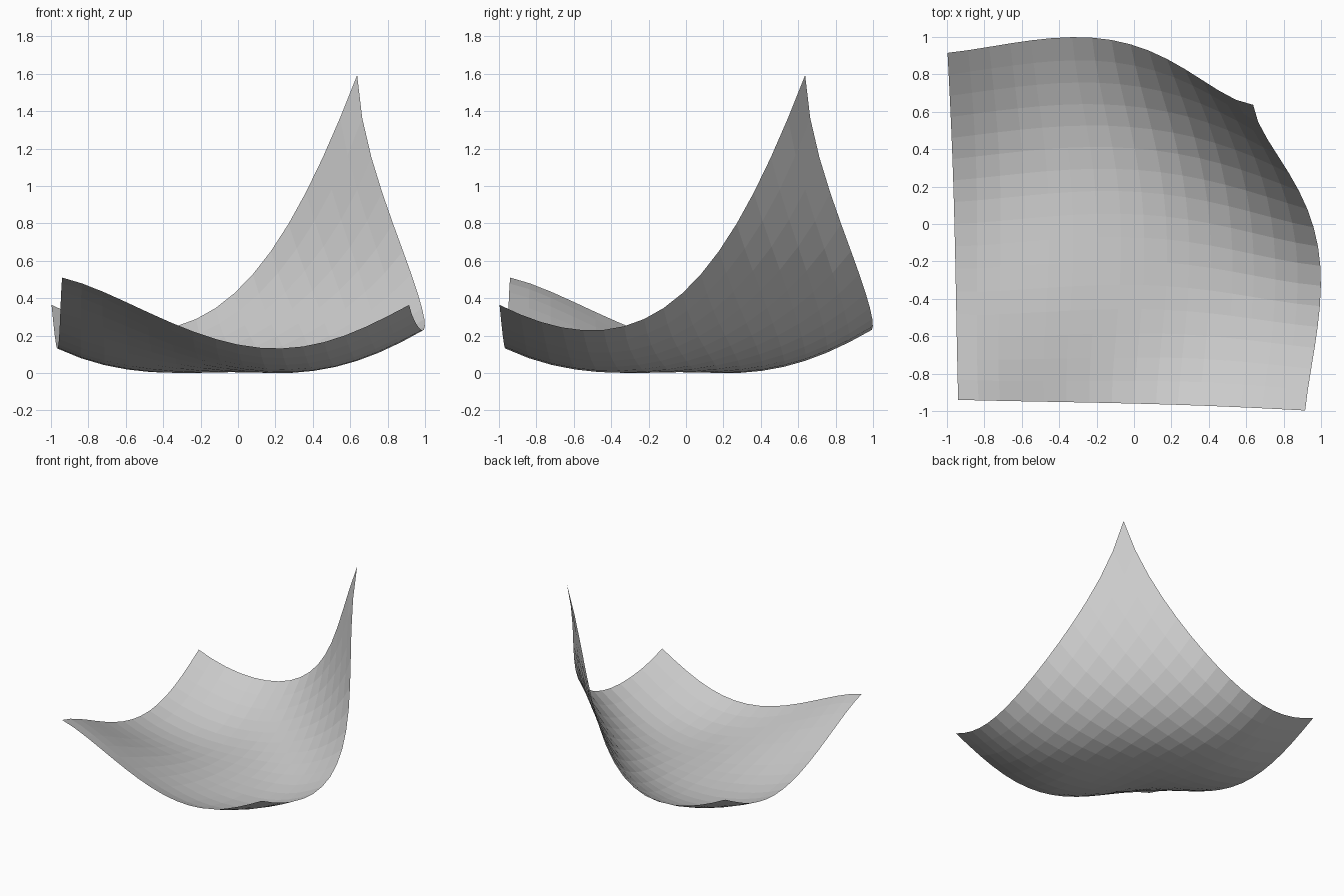
import bpy

if "Cube" in bpy.data.objects:
    bpy.data.objects.remove(bpy.data.objects["Cube"])

N = 16   # facets per side
K = 5    # guide points per side

# Guide points of one half; the sheet mirrors across the x = y diagonal
half = {
    (0, 0): (-.94, -.94, .513), (1, 0): (-.48, -.95, .327), (2, 0): (0, -.96, .155),
    (3, 0): (.46, -.975, .168), (4, 0): (.915, -.997, .367),
    (1, 1): (-.47, -.47, .158), (2, 1): (.04, -.455, .023), (3, 1): (.515, -.49, .038),
    (4, 1): (.982, -.55, .232),
    (2, 2): (.05, .05, .012), (3, 2): (.52, -.02, .10), (4, 2): (.99, -.12, .35),
    (3, 3): (.44, .44, .35), (4, 3): (.865, .27, .80), (4, 4): (.637, .637, 1.595),
}
guide = dict(half)
for (i, j), (x, y, z) in half.items():
    guide[(j, i)] = (y, x, z)


def weights(t):
    """Smooth interpolation weights of the guide points."""
    out = []
    for i in range(K):
        w = 1.0
        for m in range(K):
            if m != i:
                w *= (t * (K - 1) - m) / (i - m)
        out.append(w)
    return out


# Curved sheet, its two edges drawn in slightly below the tall corner
W = [weights(i / N) for i in range(N + 1)]
verts = []
for b, wv in enumerate(W):
    for a, wu in enumerate(W):
        u, v = a / N, b / N
        co = [sum(wu[i] * wv[j] * p[c] for (i, j), p in guide.items())
              for c in range(3)]
        pinch = 0.8 * (u * v) ** 6
        co[0] -= pinch * (1 - v)
        co[1] -= pinch * (1 - u)
        verts.append(co)
low = min(v[2] for v in verts)
for v in verts:
    v[2] -= low

R = N + 1
faces = [(j * R + i, j * R + i + 1, (j + 1) * R + i + 1, (j + 1) * R + i)
         for j in range(N) for i in range(N)]
mesh = bpy.data.meshes.new("curved_sheet")
mesh.from_pydata(verts, [], faces)
mesh.update()
sheet = bpy.data.objects.new("curved_sheet", mesh)
bpy.context.collection.objects.link(sheet)
